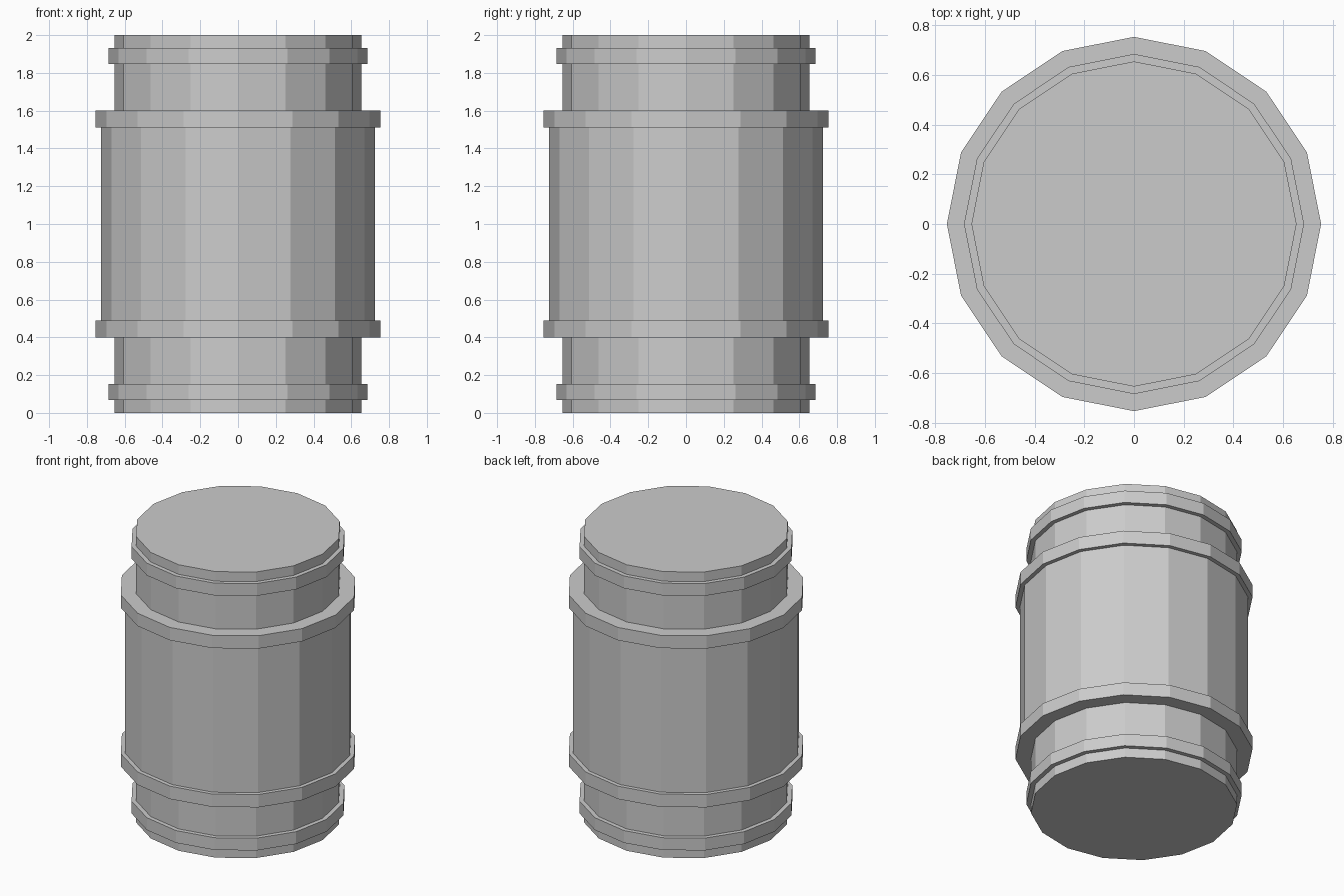
import bpy, bmesh, math

if "Cube" in bpy.data.objects:
    bpy.data.objects.remove(bpy.data.objects["Cube"])

SIDES = 16

grey = bpy.data.materials.new("plain grey")
grey.diffuse_color = (0.6, 0.6, 0.6, 1)
grey.use_nodes = True
grey.node_tree.nodes["Principled BSDF"].inputs["Base Color"].default_value = grey.diffuse_color

# Lower half of the stepped outline as (radius, height), mirrored about z = 1
half = [(0.655, 0.0), (0.655, 0.067), (0.685, 0.067), (0.685, 0.153),
        (0.655, 0.153), (0.655, 0.4), (0.754, 0.4), (0.754, 0.49),
        (0.726, 0.49)]
profile = half + [(r, 2 - z) for r, z in reversed(half)]

# Barrel: rings joined by flat-sided walls and closed by end caps
bm = bmesh.new()
rings = []
for r, z in profile:
    rings.append([bm.verts.new((r * math.cos(2 * math.pi * i / SIDES),
                                r * math.sin(2 * math.pi * i / SIDES), z))
                  for i in range(SIDES)])
for low, high in zip(rings, rings[1:]):
    for i in range(SIDES):
        j = (i + 1) % SIDES
        bm.faces.new((low[i], low[j], high[j], high[i]))
bm.faces.new(rings[0][::-1])
bm.faces.new(rings[-1])
bmesh.ops.recalc_face_normals(bm, faces=bm.faces)

mesh = bpy.data.meshes.new("banded_barrel")
bm.to_mesh(mesh)
bm.free()
mesh.materials.append(grey)
barrel = bpy.data.objects.new("banded_barrel", mesh)
bpy.context.collection.objects.link(barrel)
